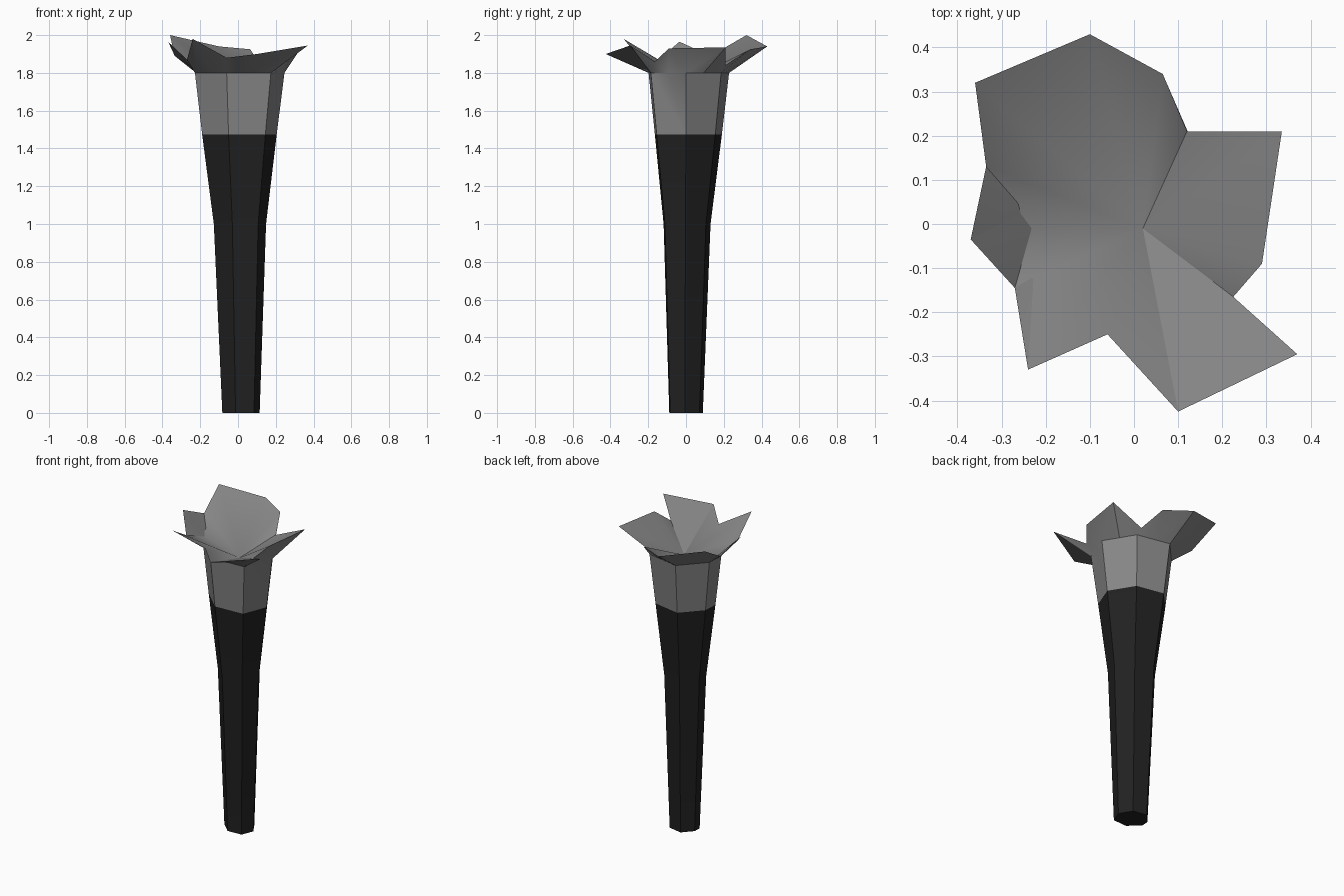
import bpy, bmesh, math
from mathutils import Vector

if "Cube" in bpy.data.objects:
    bpy.data.objects.remove(bpy.data.objects["Cube"], do_unlink=True)

# Uneven seven-sided cross-section, anticlockwise from the right
SECTION = [(0.205, 0.0), (0.11, 0.155), (-0.07, 0.19), (-0.185, 0.065),
           (-0.19, -0.03), (-0.05, -0.165), (0.145, -0.155)]
SIDES = len(SECTION)
NECK_Z = 1.475


def make_material(name, value):
    mat = bpy.data.materials.new(name)
    mat.use_nodes = True
    mat.diffuse_color = (value, value, value, 1)
    mat.node_tree.nodes["Principled BSDF"].inputs["Base Color"].default_value = mat.diffuse_color
    return mat


def ring(bm, scale, z, shift=(0, 0)):
    """Scaled copy of the cross-section at a height."""
    return [bm.verts.new((x * scale + shift[0], y * scale + shift[1], z)) for x, y in SECTION]


def bridge(bm, low, high):
    """Quads between two equal rings."""
    n = len(low)
    for i in range(n):
        j = (i + 1) % n
        bm.faces.new((low[i], low[j], high[j], high[i]))


def finish(bm, name, mat):
    mesh = bpy.data.meshes.new(name)
    bm.to_mesh(mesh)
    bm.free()
    obj = bpy.data.objects.new(name, mesh)
    bpy.context.collection.objects.link(obj)
    mesh.materials.append(mat)
    bpy.ops.object.select_all(action="DESELECT")
    obj.select_set(True)
    bpy.context.view_layer.objects.active = obj
    bpy.ops.object.shade_smooth_by_angle(angle=math.radians(32))


dark = make_material("charcoal", 0.015)
grey = make_material("ash_grey", 0.24)

# Stem: flares above the middle
bm = bmesh.new()
foot = ring(bm, 0.5, 0.0, (0.012, -0.006))
waist = ring(bm, 0.7, 1.0, (0.005, -0.003))
neck = ring(bm, 1.0, NECK_Z)
bridge(bm, foot, waist)
bridge(bm, waist, neck)
bm.faces.new(foot[::-1])
finish(bm, "stem", dark)

# Ragged petal rim, anticlockwise from the right: tips and notches
RIM = [(0.29, -0.09, 1.93), (0.335, 0.21, 1.935), (0.12, 0.21, 1.84), (0.065, 0.34, 1.925),
       (-0.1, 0.43, 1.94), (-0.36, 0.32, 2.0), (-0.335, 0.13, 1.89), (-0.37, -0.035, 1.965),
       (-0.27, -0.145, 1.87), (-0.24, -0.33, 1.98), (-0.06, -0.25, 1.88), (0.1, -0.425, 1.9),
       (0.37, -0.295, 1.945), (0.225, -0.165, 1.86)]
FOLDED = 7  # rim tip of the petal that is bent upright

# Outer cup: flat sides, split once at the top to carry the petals
bm = bmesh.new()
base = ring(bm, 1.0, NECK_Z)
corners = ring(bm, 1.2, 1.8)
cup = []
for i in range(SIDES):
    j = (i + 1) % SIDES
    mid = bm.verts.new((corners[i].co + corners[j].co) / 2)
    cup += [corners[i], mid]
    bm.faces.new((base[i], base[j], corners[j], mid, corners[i]))
rim = [bm.verts.new(p) for p in RIM]
bridge(bm, cup, rim)

# Inner face: shallow fan from the heart to the rim, with one upright petal
heart = bm.verts.new(Vector((0.02, -0.01, 1.75)))
edge = rim[:]
edge[FOLDED] = bm.verts.new((-0.232, -0.01, 1.82))
for i in range(len(edge)):
    bm.faces.new((edge[i], edge[(i + 1) % len(edge)], heart))
for i in (FOLDED - 1, FOLDED):
    pair = (rim[i], rim[i + 1], edge[FOLDED])
    bm.faces.new(pair)
finish(bm, "petals", grey)
